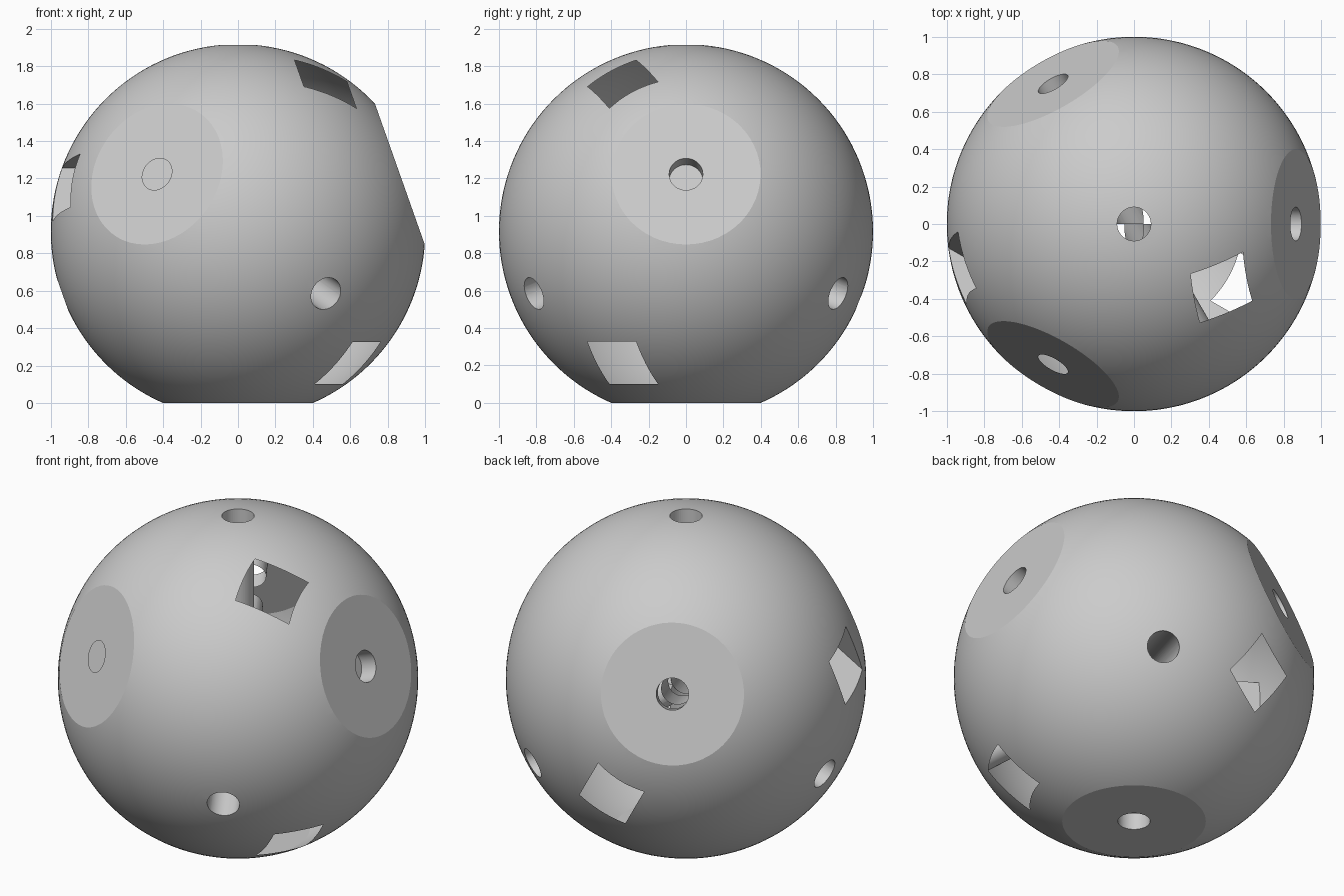
import bpy, bmesh, math
from mathutils import Vector, Matrix

if "Cube" in bpy.data.objects:
    bpy.data.objects.remove(bpy.data.objects["Cube"])

FLAT = 0.917          # distance of each flat from the ball centre
BORE = 0.09           # bore radius
S = math.sqrt(8) / 3
axes = [Vector((0, 0, -1))] + [
    Vector((S * math.cos(a), S * math.sin(a), 1 / 3))
    for a in (0, math.radians(120), math.radians(240))]

grey = bpy.data.materials.new("plain_grey")
grey.diffuse_color = (0.6, 0.6, 0.6, 1)
grey.use_nodes = True
grey.node_tree.nodes["Principled BSDF"].inputs["Base Color"].default_value = grey.diffuse_color


def add_object(name, bm):
    bmesh.ops.recalc_face_normals(bm, faces=bm.faces)
    mesh = bpy.data.meshes.new(name)
    bm.to_mesh(mesh)
    bm.free()
    mesh.materials.append(grey)
    obj = bpy.data.objects.new(name, mesh)
    bpy.context.collection.objects.link(obj)
    return obj


def cut(target, cutter):
    mod = target.modifiers.new("cut", 'BOOLEAN')
    mod.operation = 'DIFFERENCE'
    mod.solver = 'EXACT'
    mod.object = cutter
    cutter.hide_render = True
    bpy.context.view_layer.objects.active = target
    bpy.ops.object.modifier_apply(modifier=mod.name)
    bpy.data.objects.remove(cutter)


# Ball with four flats facing the corners of a tetrahedron
bm = bmesh.new()
bmesh.ops.create_uvsphere(bm, u_segments=144, v_segments=72, radius=1)
for v in axes:
    geom = bm.verts[:] + bm.edges[:] + bm.faces[:]
    res = bmesh.ops.bisect_plane(bm, geom=geom, dist=1e-5, plane_co=v * FLAT,
                                 plane_no=v, clear_outer=True)
    rim = [e for e in res["geom_cut"] if isinstance(e, bmesh.types.BMEdge)]
    bmesh.ops.edgeloop_fill(bm, edges=rim)
ball = add_object("ball", bm)

# Round bores running right through the ball, one behind each flat
for v in axes:
    bm = bmesh.new()
    rot = v.to_track_quat('Z', 'Y').to_matrix().to_4x4()
    bmesh.ops.create_cone(bm, cap_ends=True, segments=48, radius1=BORE,
                          radius2=BORE, depth=2.4, matrix=rot)
    cut(ball, add_object("bore_cutter", bm))

# Rectangular nut slots, each entering from the side and crossing one bore
for a, b, c in ((1, 3, 0), (0, 1, 2), (3, 2, 1), (2, 0, 3)):
    v = axes[a]
    d = (axes[c] - axes[b]).normalized()
    w = d.cross(v)
    lo, hi, half, start, end = 0.59, 0.815, 0.15, -1.1, 0.15
    rot = Matrix((d, w, v)).transposed().to_4x4()
    mid = d * (start + end) / 2 + v * (lo + hi) / 2
    size = Matrix.Diagonal((end - start, 2 * half, hi - lo, 1))
    bm = bmesh.new()
    bmesh.ops.create_cube(bm, size=1, matrix=Matrix.Translation(mid) @ rot @ size)
    cut(ball, add_object("slot_cutter", bm))

# Stand the ball on its bottom flat and smooth the round surfaces
ball.data.transform(Matrix.Translation((0, 0, FLAT)))
for o in bpy.context.selected_objects:
    o.select_set(False)
ball.select_set(True)
bpy.context.view_layer.objects.active = ball
bpy.ops.object.shade_smooth_by_angle(angle=math.radians(14))
